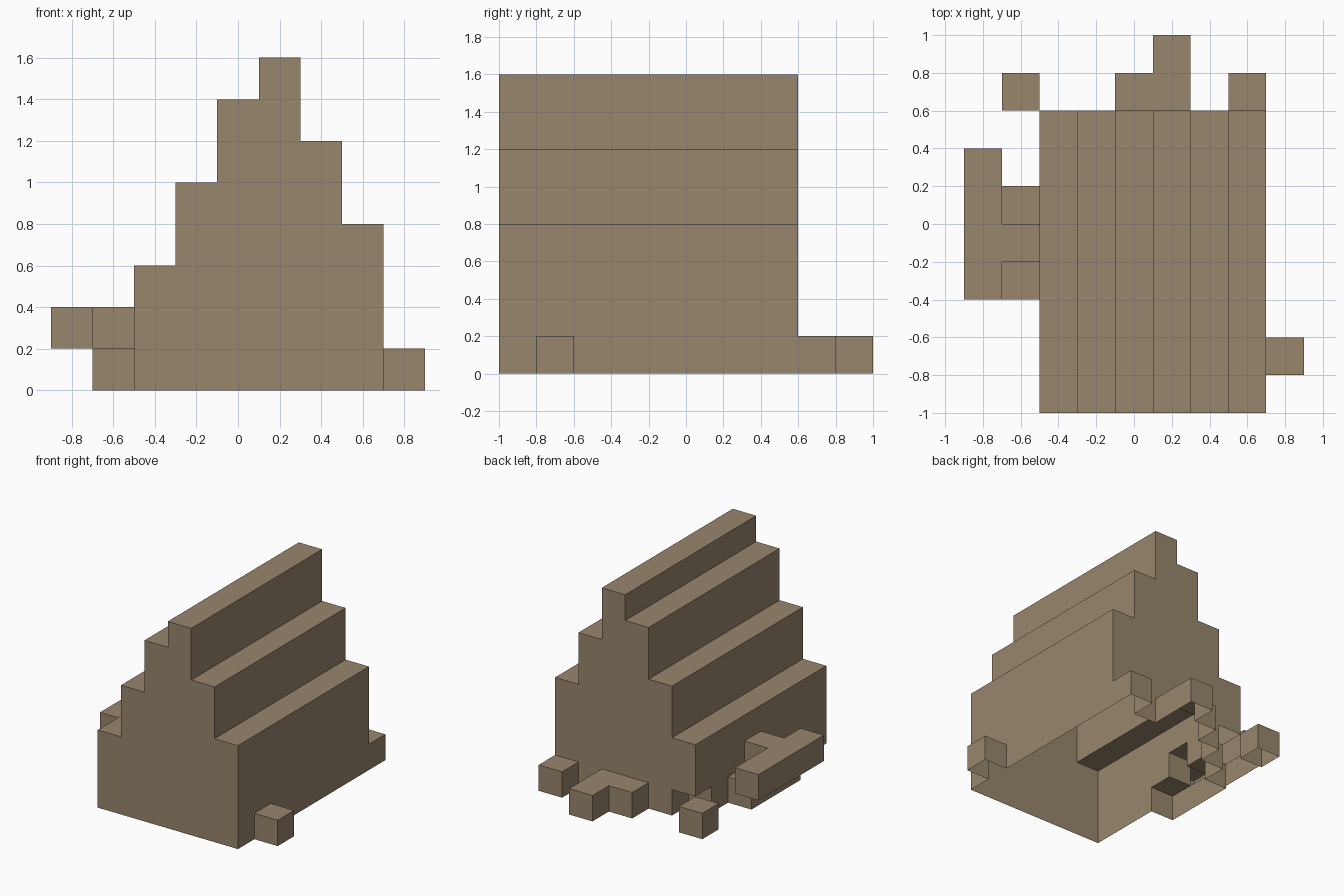
import bpy, bmesh, math
from mathutils import Vector

if "Cube" in bpy.data.objects:
    bpy.data.objects.remove(bpy.data.objects["Cube"])

U = 0.2                                   # block size
ORIGIN = Vector((-0.9, -1.0, 0.0))        # corner of block (0, 0, 0)

earth = bpy.data.materials.new("earth_brown")
earth.diffuse_color = (0.314, 0.238, 0.152, 1)
earth.use_nodes = True
earth.node_tree.nodes["Principled BSDF"].inputs["Base Color"].default_value = earth.diffuse_color


def blocks(xs, ys, zs):
    """All blocks in half-open index ranges."""
    return {(x, y, z) for x in range(*xs) for y in range(*ys) for z in range(*zs)}


# stepped body: one column height per slice, with a notch at the back left foot
body = set()
for i, height in enumerate((3, 5, 7, 8, 6, 4)):
    body |= blocks((2 + i, 3 + i), (0, 8), (0, height))
body -= {(2, 7, 0)}

parts = {
    "stepped_body": body,
    "left_ledge": blocks((1, 2), (3, 6), (0, 1)) | {(1, 4, 1)},
    "left_bar": blocks((0, 1), (3, 7), (1, 2)),
    "back_left_block": {(1, 8, 0)},
    "back_middle_blocks": {(4, 8, 0), (5, 8, 0), (5, 9, 0)},
    "back_right_block": {(7, 8, 0)},
    "right_block": {(8, 1, 0)},
}
solid = set().union(*parts.values())

# open-bottomed shell: sides and top only
DIRS = [Vector(d) for d in ((1, 0, 0), (-1, 0, 0), (0, 1, 0), (0, -1, 0), (0, 0, 1))]


def build(name, cells):
    bm = bmesh.new()
    for c in sorted(cells):
        mid = Vector(c) + Vector((0.5, 0.5, 0.5))
        for n in DIRS:
            if tuple(int(v) for v in Vector(c) + n) in solid:
                continue                  # joined to a neighbouring block
            a = Vector((n.y, n.z, n.x))
            b = n.cross(a)
            corners = [mid + 0.5 * (n + s * a + t * b)
                       for s, t in ((-1, -1), (1, -1), (1, 1), (-1, 1))]
            bm.faces.new([bm.verts.new(ORIGIN + p * U) for p in corners])
    bmesh.ops.remove_doubles(bm, verts=bm.verts, dist=0.001)
    # merge coplanar squares into large flat faces
    bmesh.ops.dissolve_limit(bm, angle_limit=math.radians(1),
                             verts=bm.verts, edges=bm.edges)
    mesh = bpy.data.meshes.new(name)
    bm.to_mesh(mesh)
    bm.free()
    mesh.materials.append(earth)
    bpy.context.collection.objects.link(bpy.data.objects.new(name, mesh))


for part_name, part_cells in parts.items():
    build(part_name, part_cells)
